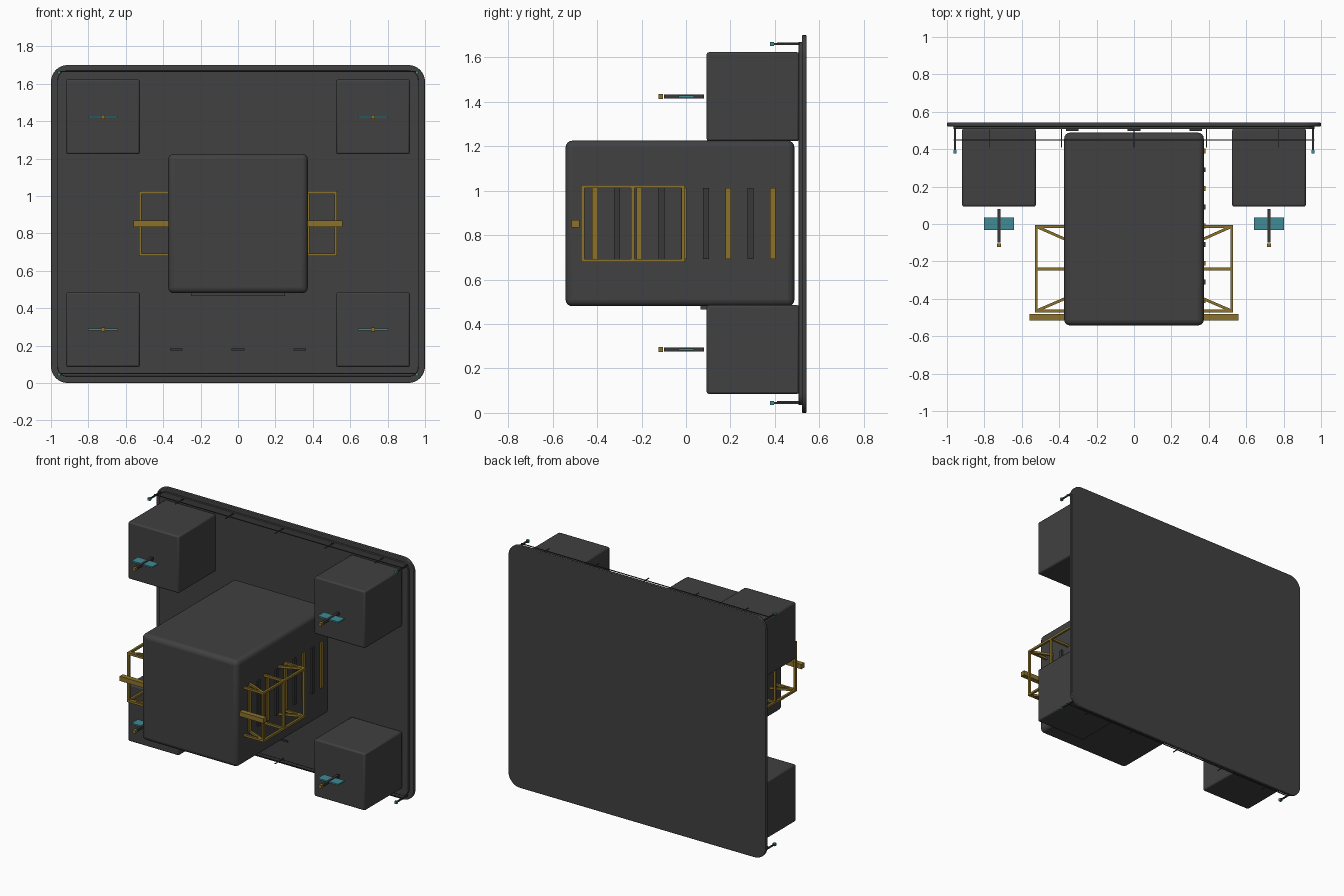
import bpy, bmesh, math
from mathutils import Vector

if "Cube" in bpy.data.objects:
    bpy.data.objects.remove(bpy.data.objects["Cube"])


def material(name, rgb):
    m = bpy.data.materials.new(name)
    m.diffuse_color = (*rgb, 1)
    m.use_nodes = True
    m.node_tree.nodes["Principled BSDF"].inputs["Base Color"].default_value = m.diffuse_color
    return m


DARK = material("charcoal", (0.052, 0.052, 0.052))
BLACK = material("dark rod grey", (0.04, 0.04, 0.04))
GOLD = material("dull gold", (0.26, 0.17, 0.025))
TEAL = material("teal", (0.05, 0.26, 0.30))


def finish(name, bm, mat, bevel=0, segments=3):
    me = bpy.data.meshes.new(name)
    bmesh.ops.recalc_face_normals(bm, faces=bm.faces)
    bm.to_mesh(me)
    bm.free()
    ob = bpy.data.objects.new(name, me)
    bpy.context.collection.objects.link(ob)
    me.materials.append(mat)
    if bevel:
        b = ob.modifiers.new("Bevel", "BEVEL")
        b.width, b.segments, b.limit_method = bevel, segments, "ANGLE"
    return ob


def box(name, x, y, z, mat, bevel=0, segments=3):
    """Box from (min, max) ranges on each axis."""
    bm = bmesh.new()
    bmesh.ops.create_cube(bm, size=1)
    for v in bm.verts:
        v.co = [r[0] + (c + 0.5) * (r[1] - r[0]) for c, r in zip(v.co, (x, y, z))]
    return finish(name, bm, mat, bevel, segments)


def bar(name, a, b, w, mat):
    """Square bar between two points."""
    a, b = Vector(a), Vector(b)
    bm = bmesh.new()
    bmesh.ops.create_cube(bm, size=1)
    rot = (b - a).to_track_quat("Z", "Y")
    for v in bm.verts:
        v.co = (a + b) / 2 + rot @ Vector((v.co.x * w, v.co.y * w, v.co.z * (b - a).length))
    return finish(name, bm, mat)


def panel(name, hx, z0, z1, y0, y1, r, mat, bevel):
    """Upright rounded rectangle, extruded along y."""
    bm = bmesh.new()
    vs = []
    corners = [(hx - r, z1 - r), (-hx + r, z1 - r), (-hx + r, z0 + r), (hx - r, z0 + r)]
    for i, (cx, cz) in enumerate(corners):
        for k in range(9):
            t = math.radians(90 * i + 90 * k / 8)
            vs.append(bm.verts.new((cx + r * math.cos(t), y0, cz + r * math.sin(t))))
    f = bm.faces.new(vs)
    ext = bmesh.ops.extrude_face_region(bm, geom=[f])
    for v in ext["geom"]:
        if isinstance(v, bmesh.types.BMVert):
            v.co.y = y1
    return finish(name, bm, mat, bevel, 2)


# back plate with raised inner panel
panel("back_plate", 1.0, 0.0, 1.7, 0.522, 0.542, 0.09, DARK, 0.004)
panel("inner_panel", 0.965, 0.035, 1.67, 0.507, 0.525, 0.05, DARK, 0.002)

# central housing
box("main_housing", (-0.373, 0.373), (-0.542, 0.488), (0.48, 1.225), DARK, 0.03, 4)
box("underside_plate", (-0.25, 0.25), (0.065, 0.30), (0.465, 0.49), DARK)

# slats on the right side, alternately gold and dark
for i in range(9):
    y = -0.41 + 0.1 * i
    box("side_slat", (0.36, 0.383), (y - 0.013, y + 0.013), (0.692, 1.012),
        BLACK if i % 2 else GOLD)

# small marker strips low on the panel
for x in (-0.33, 0, 0.33):
    box("panel_strip", (x - 0.034, x + 0.034), (0.498, 0.51), (0.174, 0.184), BLACK)

# side cages
box("front_cross_bar", (-0.558, 0.558), (-0.515, -0.48), (0.835, 0.868), GOLD)
W = 0.015
for s in (-1, 1):
    X, I = s * 0.523, s * 0.36
    for z in (0.686, 1.019):
        bar("cage_rail", (X, -0.473, z), (X, -0.005, z), W, GOLD)
        for y in (-0.465, -0.24, -0.013):
            bar("cage_rung", (I, y, z), (X, y, z), W, GOLD)
        bar("cage_brace", (X, -0.013, z), (I, -0.085, z), W, GOLD)
        bar("cage_brace", (X, -0.465, z), (I, -0.395, z), W, GOLD)
    for y in (-0.465, -0.24, -0.013):
        bar("cage_post", (X, y, 0.68), (X, y, 1.026), W, GOLD)

for zc, zrod in ((0.285, 0.045), (1.423, 1.66)):
    for s in (-1, 1):
        # corner pods with a floating winged probe in front of each
        x = s * 0.722
        box("corner_pod", (x - 0.197, x + 0.197), (0.093, 0.51), (zc - 0.2, zc + 0.2), DARK, 0.01, 2)
        box("probe_stem", (x - 0.009, x + 0.009), (-0.1, 0.08), (zc - 0.009, zc + 0.009), BLACK)
        box("probe_tip", (x - 0.011, x + 0.011), (-0.123, -0.103), (zc - 0.011, zc + 0.011), GOLD)
        box("probe_wing", (x - 0.08, x + 0.08), (-0.033, 0.036), (zc - 0.005, zc + 0.005), TEAL)
        # corner antenna
        bar("corner_rod", (s * 0.957, 0.39, zrod), (s * 0.957, 0.51, zrod), 0.009, BLACK)
        box("corner_tip", (s * 0.957 - 0.009, s * 0.957 + 0.009), (0.378, 0.395),
            (zrod - 0.009, zrod + 0.009), TEAL)
    # wire with ticks along the top and bottom edges
    bar("edge_wire", (-0.965, 0.45, zrod + 0.005), (0.965, 0.45, zrod + 0.005), 0.005, BLACK)
    for i in range(-2, 3):
        bar("wire_tick", (i * 0.387, 0.41, zrod + 0.005), (i * 0.387, 0.51, zrod + 0.005), 0.005, BLACK)

for ob in bpy.data.objects:
    if ob.modifiers:
        bpy.context.view_layer.objects.active = ob
        ob.select_set(True)
        bpy.ops.object.shade_smooth_by_angle(angle=math.radians(35))
        ob.select_set(False)
